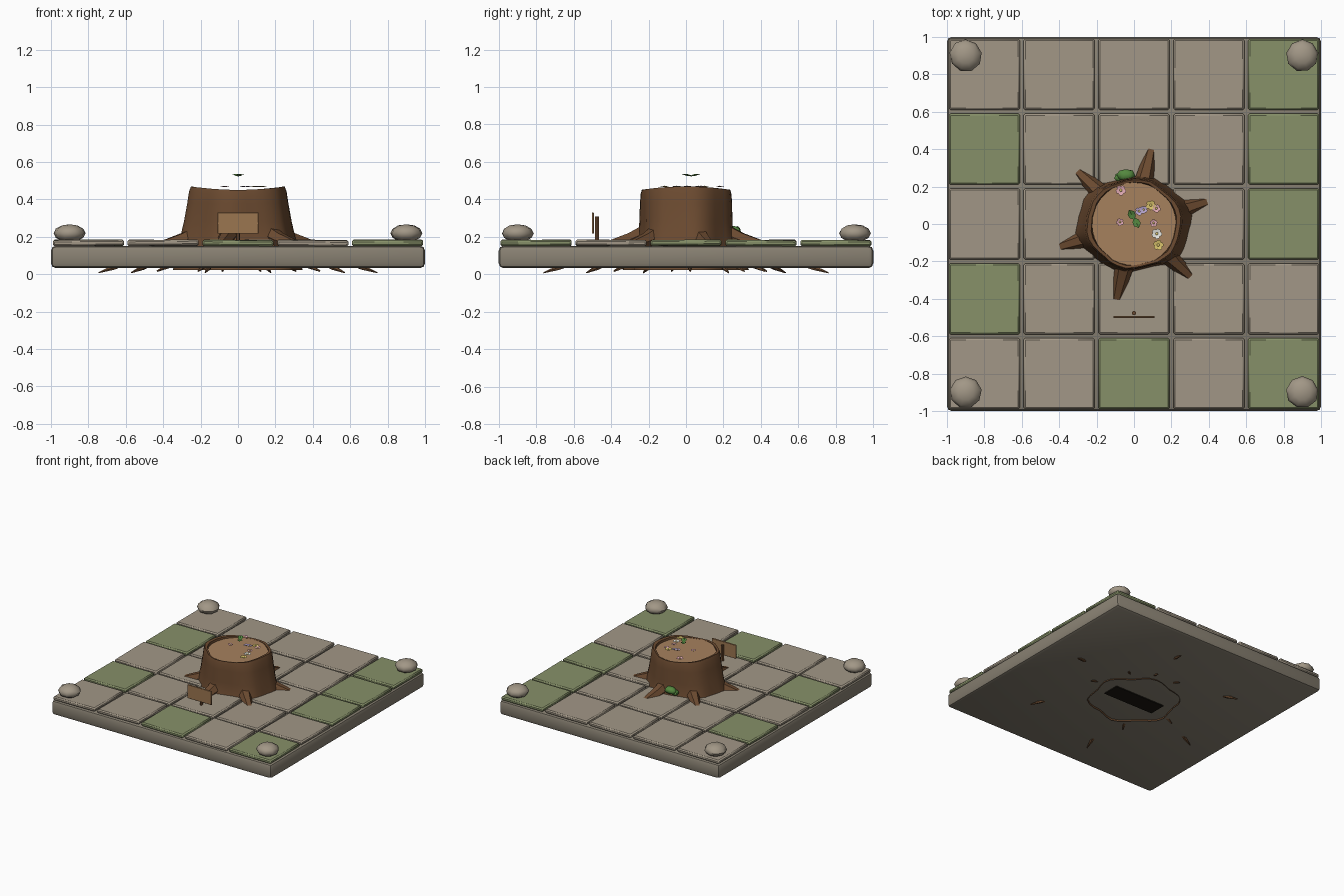
import bpy, bmesh, math, random
from math import sin, cos, pi, radians
from mathutils import Vector

if "Cube" in bpy.data.objects:
    bpy.data.objects.remove(bpy.data.objects["Cube"])

random.seed(4)


def mat(name, r, g, b):
    m = bpy.data.materials.new(name)
    m.diffuse_color = (r, g, b, 1)
    m.use_nodes = True
    m.node_tree.nodes["Principled BSDF"].inputs["Base Color"].default_value = m.diffuse_color
    return m


STONE = mat("stone", .36, .31, .24)
DARK_STONE = mat("dark_stone", .25, .22, .17)
MOSS = mat("moss", .24, .28, .14)
BARK = mat("bark", .15, .07, .03)
WOOD = mat("cut_wood", .38, .22, .11)
SIGN = mat("sign_wood", .33, .18, .08)
LEAF = mat("leaf", .09, .25, .05)
BLACK = mat("hollow", .01, .008, .005)
PETALS = {"pink": mat("pink", .75, .4, .45), "lilac": mat("lilac", .5, .4, .65),
          "yellow": mat("yellow", .7, .55, .15), "white": mat("white", .8, .8, .75)}


def finish(name, bm, material, smooth=None):
    bmesh.ops.recalc_face_normals(bm, faces=bm.faces[:])
    me = bpy.data.meshes.new(name)
    bm.to_mesh(me)
    bm.free()
    ob = bpy.data.objects.new(name, me)
    bpy.context.collection.objects.link(ob)
    me.materials.append(material)
    if smooth:
        bpy.ops.object.select_all(action='DESELECT')
        bpy.context.view_layer.objects.active = ob
        ob.select_set(True)
        bpy.ops.object.shade_smooth_by_angle(angle=radians(smooth))
    return ob


def box(name, center, size, material, bevel=0, tilt=0, segments=1):
    bm = bmesh.new()
    bmesh.ops.create_cube(bm, size=1)
    for v in bm.verts:
        v.co = Vector([a * s for a, s in zip(v.co, size)])
    if bevel:
        bmesh.ops.bevel(bm, geom=bm.edges[:], offset=bevel, segments=segments,
                        profile=.5, affect='EDGES')
    ob = finish(name, bm, material, 40)
    ob.location = center
    ob.rotation_euler = (random.uniform(-tilt, tilt), random.uniform(-tilt, tilt), 0)
    return ob


def loft(name, rings, material, caps=(True, True), smooth=None):
    bm = bmesh.new()
    vs = [[bm.verts.new(p) for p in ring] for ring in rings]
    n = len(vs[0])
    for a, b in zip(vs, vs[1:]):
        for i in range(n):
            j = (i + 1) % n
            bm.faces.new((a[i], a[j], b[j], b[i]))
    for ring, cap in zip((vs[0], vs[-1]), caps):
        if cap:
            bm.faces.new(ring)
    return finish(name, bm, material, smooth)


def root(name, angle, path, sides=6, bend=0):
    # path entries: distance from the centre, height, radius
    rings = []
    for k, (d, z, r) in enumerate(path):
        p, q = path[max(k - 1, 0)], path[min(k + 1, len(path) - 1)]
        slope = math.atan2(q[1] - p[1], q[0] - p[0])
        ring = []
        for i in range(sides):
            t = 2 * pi * i / sides
            u, w = r * cos(t), r * sin(t)
            dd = d - w * sin(slope)
            a = angle + bend * d
            ring.append((dd * cos(a) - u * sin(a), dd * sin(a) + u * cos(a), z + w * cos(slope)))
        rings.append(ring)
    return loft(name, rings, BARK, smooth=35)


def blob(name, center, size, material, seg=9, rings=6, jitter=0):
    bm = bmesh.new()
    bmesh.ops.create_uvsphere(bm, u_segments=seg, v_segments=rings, radius=1)
    for v in bm.verts:
        f = 1 + random.uniform(-jitter, jitter)
        v.co = Vector([a * s * f for a, s in zip(v.co, size)])
    finish(name, bm, material, 50).location = center


# Stone slab and paving
box("base_slab", (0, 0, .0925), (2, 2, .119), DARK_STONE, .026, segments=2)
mossy = {(0, 1), (0, 3), (2, 0), (4, 0), (4, 2), (4, 3), (4, 4)}
for i in range(5):
    for j in range(5):
        box(f"paving_tile_{i}_{j}", (-.8 + .4 * i, -.8 + .4 * j, .167), (.38, .38, .031),
            MOSS if (i, j) in mossy else STONE, .009, tilt=.012)

# Corner stones
for x in (-.9, .9):
    for y in (-.9, .9):
        blob("corner_stone", (x, y, .219), (.086, .086, .048), STONE, 9, 6, .02)

# Hollow-topped stump: height, x radius, y radius, lobe amount, rim saddle
ROOT0 = radians(17)
profile = [(.022, .335, .325, .06, 0), (.10, .325, .285, .05, 0), (.19, .305, .25, .035, 0),
           (.28, .285, .245, .03, 0), (.38, .268, .243, .025, 0), (.435, .26, .24, .02, .006),
           (.46, .25, .234, .02, .009), (.456, .228, .222, .015, .009), (.43, .222, .218, .015, 0)]
N = 36
ripple = [random.uniform(-.012, .012) for _ in range(N)]
rings = []
for z, rx, ry, lobe, saddle in profile:
    ring = []
    for i in range(N):
        t = 2 * pi * i / N
        f = 1 + lobe * cos(6 * (t - ROOT0)) + ripple[i]
        ring.append((rx * f * cos(t), ry * f * sin(t), z + saddle * cos(2 * t)))
    rings.append(ring)
loft("stump_bark", rings, BARK, (False, False), 45)
loft("stump_cut_top", [[(.225 * cos(2 * pi * i / N), .222 * sin(2 * pi * i / N), z)
                        for i in range(N)] for z in (.425, .447)], WOOD, smooth=30)
box("stump_hollow", (0, 0, .06), (.46, .14, .07), BLACK)

# Large roots run through the slab; small ones poke out below it
for k in range(6):
    root(f"root_{k}", ROOT0 + k * pi / 3,
         [(.2, .225, .055), (.3, .185, .042), (.42, .153, .029), (.58, .085, .022),
          (.7, .035, .014), (.78, .008, .003)])
for k, a in enumerate((3, 45, 74, 101, 190, 241)):
    root(f"rootlet_{k}", radians(a),
         [(.25, .11, .022), (.38, .045, .015), (.44, .016, .004)], 5)

# Sign
box("sign_board", (0, -.497, .273), (.22, .011, .112), SIGN, .002)
loft("sign_post", [[(.012 * cos(i * pi / 3), -.476 + .012 * sin(i * pi / 3), z) for i in range(6)]
                   for z in (.15, .308)], BARK)

# Moss clump behind the stump
blob("moss_clump", (-.045, .262, .23), (.05, .032, .028), LEAF, 8, 6, .12)
blob("moss_clump_small", (-.075, .25, .215), (.03, .025, .022), LEAF, 7, 5, .12)


# Sprout leaves: pointed and folded along the middle
def leaf(name, base, angle):
    bm = bmesh.new()
    outline = [(0, 0, 0), (.02, .018, .008), (.042, .02, .014), (.062, 0, .012),
               (.042, -.02, .014), (.02, -.018, .008)]
    vs = [bm.verts.new(p) for p in outline]
    mid = bm.verts.new((.034, 0, .004))
    for i in range(6):
        bm.faces.new((vs[i], vs[(i + 1) % 6], mid))
    ob = finish(name, bm, LEAF)
    ob.location, ob.rotation_euler[2] = base, angle


leaf("sprout_leaf_back", (.004, .022, .522), radians(120))
leaf("sprout_leaf_front", (.0, .035, .522), radians(-65))


# Flowers: five petals around a centre
def flower(x, y, r, color):
    z = .466
    bm = bmesh.new()
    for k in range(5):
        a = 2 * pi * k / 5 + x * 40
        pts = [(.2, -.3), (.6, -.5), (1, -.28), (1, .28), (.6, .5), (.2, .3)]
        bm.faces.new([bm.verts.new((x + r * (u * cos(a) - v * sin(a)),
                                    y + r * (u * sin(a) + v * cos(a)), z + .006 * u))
                      for u, v in pts])
    finish("flower_petals", bm, PETALS[color])
    blob("flower_centre", (x, y, z + .003), (r * .3, r * .3, .004), PETALS["yellow"], 6, 4)


for x, y, r, c in [(-.07, .18, .027, "pink"), (-.075, .01, .02, "pink"), (.028, .068, .022, "lilac"),
                   (.052, .076, .02, "lilac"), (.09, .1, .026, "yellow"), (.12, .083, .022, "pink"),
                   (.105, .005, .02, "pink"), (.122, -.052, .027, "white"),
                   (.13, -.113, .027, "yellow")]:
    flower(x, y, r, c)
